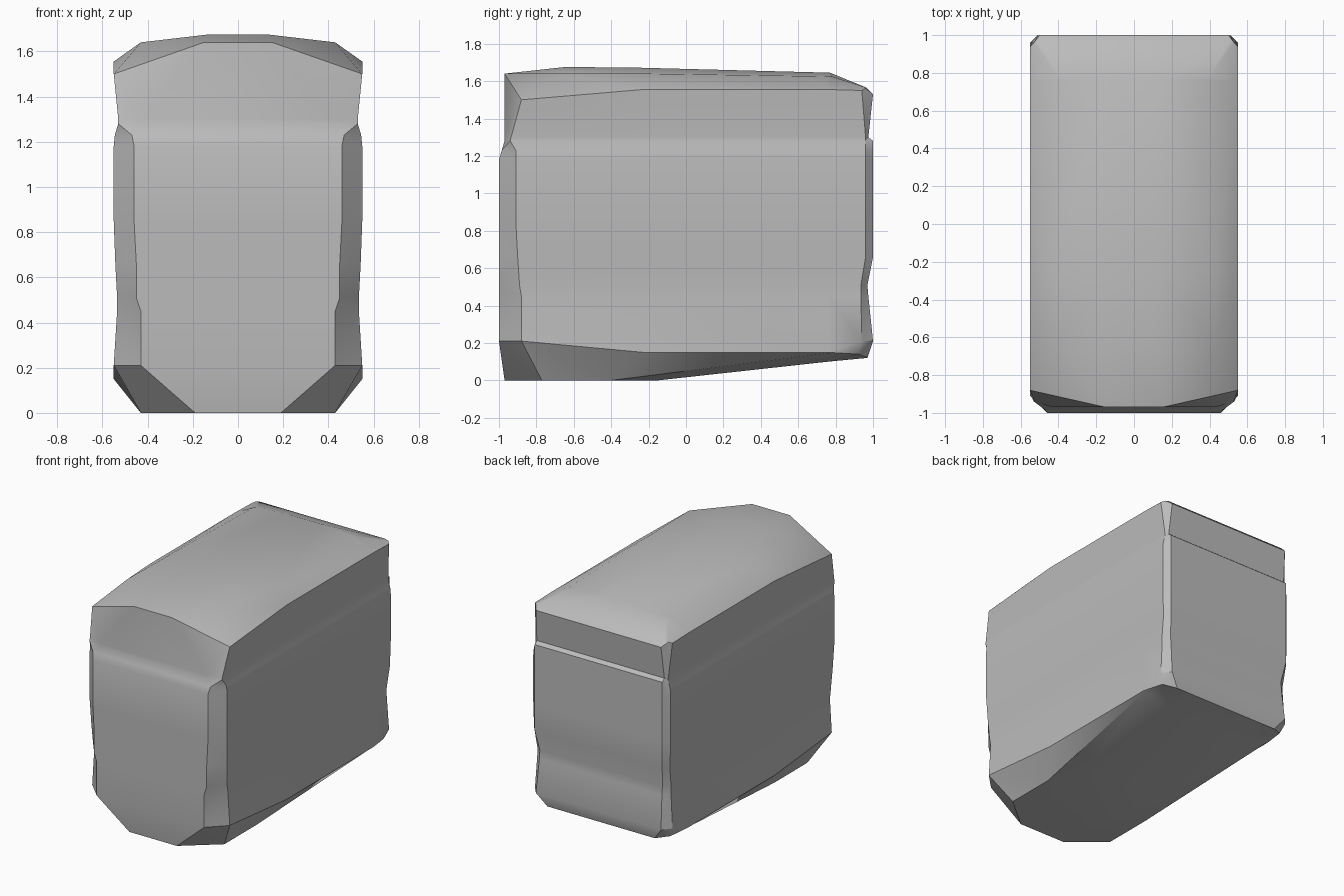
import bpy
import bmesh
import math

# Remove the default cube
default_cube = bpy.data.objects.get("Cube")
if default_cube:
    bpy.data.objects.remove(default_cube, do_unlink=True)


def stone_material():
    material = bpy.data.materials.new("stone grey")
    material.use_nodes = True
    colour = (0.5, 0.5, 0.5, 1)
    material.diffuse_color = colour
    shader = next(n for n in material.node_tree.nodes if n.type == "BSDF_PRINCIPLED")
    shader.inputs["Base Color"].default_value = colour
    return material


def wall_outline(z, side, front_x, front_y, corner_y, back_corner=0.96, back_x=0.51, back_y=1):
    """Half of a chamfered rectangle, running from the front to the back."""
    return [(front_x, front_y, z), (side, corner_y, z), (side, -0.23, z),
            (side, 0.76, z), (side, back_corner, z), (back_x, back_y, z)]


def add_ring(bm, half):
    """Mirror a half outline into a closed ring of vertices."""
    right = [bm.verts.new(point) for point in half]
    left = [bm.verts.new((-x, y, z)) for x, y, z in half]
    return right + left[::-1]


def bridge(bm, lower, upper):
    count = len(lower)
    for i in range(count):
        j = (i + 1) % count
        bm.faces.new((lower[i], lower[j], upper[j], upper[i]))


def cap(bm, ring):
    """Close a ring with strips running from side to side."""
    half = len(ring) // 2
    for i in range(half - 1):
        bm.faces.new((ring[i], ring[i + 1], ring[-2 - i], ring[-1 - i]))


# Underside: flat at the front, rising towards the back
keel = [(0.19, -0.97, 0), (0.19, -0.77, 0), (0.3, -0.15, 0),
        (0.3, 0.76, 0.1), (0.3, 0.97, 0.12), (0.3, 0.97, 0.12)]
base = [(0.19, -0.97, 0), (0.43, -0.77, 0), (0.43, -0.4, 0),
        (0.54, 0.76, 0.145), (0.52, 0.92, 0.14), (0.43, 0.97, 0.12)]

# Lower rim, where the bevels meet the walls
lower_rim = wall_outline(0.21, 0.55, 0.43, -1, -0.88, 0.94, 0.5)
for index in (2, 3):
    lower_rim[index] = (0.55, lower_rim[index][1], 0.15)

# Walls: shallow weathered hollows between bulging bands
walls = [
    wall_outline(0.45, 0.535, 0.43, -1, -0.88, 0.935, 0.49, 0.975),
    wall_outline(0.51, 0.535, 0.45, -1, -0.89, 0.935, 0.49, 0.97),
    wall_outline(0.66, 0.543, 0.45, -1, -0.9, back_y=1),
    wall_outline(0.85, 0.55, 0.46, -1, -0.91),
    wall_outline(1.18, 0.55, 0.46, -1, -0.91),
    wall_outline(1.23, 0.545, 0.47, -0.985, -0.91),
    wall_outline(1.28, 0.53, 0.43, -0.97, -0.94, back_y=1),
    wall_outline(1.3, 0.53, 0.43, -0.97, -0.935, back_y=0.975),
]

# Upper rim, shoulders and slightly crowned roof
upper_rim = [(0.15, -0.97, 1.64), (0.55, -0.88, 1.5), (0.55, -0.23, 1.555),
             (0.55, 0.76, 1.555), (0.55, 0.94, 1.55), (0.5, 1, 1.53)]
eaves = [(0.15, -0.97, 1.64), (0.55, -0.88, 1.5), (0.55, -0.23, 1.555),
         (0.55, 0.76, 1.555), (0.53, 0.96, 1.56), (0.5, 0.965, 1.565)]
shoulder = [(0.13, -0.65, 1.675), (0.43, -0.65, 1.64), (0.42, -0.23, 1.64),
            (0.41, 0.76, 1.625), (0.4, 0.78, 1.625), (0.13, 0.77, 1.645)]
crown = [(0.13, -0.65, 1.675), (0.13, -0.65, 1.675), (0.13, -0.3, 1.673),
         (0.13, 0.77, 1.645), (0.13, 0.77, 1.645), (0.13, 0.77, 1.645)]

# Skin the outlines into one block
bm = bmesh.new()
outlines = [keel, base, lower_rim] + walls + [upper_rim, eaves, shoulder, crown]
rings = [add_ring(bm, outline) for outline in outlines]
for lower, upper in zip(rings, rings[1:]):
    bridge(bm, lower, upper)
cap(bm, rings[0])
cap(bm, rings[-1])
bmesh.ops.remove_doubles(bm, verts=bm.verts, dist=0.001)
bmesh.ops.dissolve_degenerate(bm, edges=bm.edges, dist=0.001)
bmesh.ops.triangulate(bm, faces=bm.faces)
bmesh.ops.recalc_face_normals(bm, faces=bm.faces)

mesh = bpy.data.meshes.new("stone_block")
bm.to_mesh(mesh)
bm.free()
mesh.materials.append(stone_material())
block = bpy.data.objects.new("stone_block", mesh)
bpy.context.collection.objects.link(block)

# Smooth the worn surfaces, keeping the chipped edges crisp
bpy.ops.object.select_all(action="DESELECT")
block.select_set(True)
bpy.context.view_layer.objects.active = block
bpy.ops.object.shade_smooth_by_angle(angle=math.radians(30))
